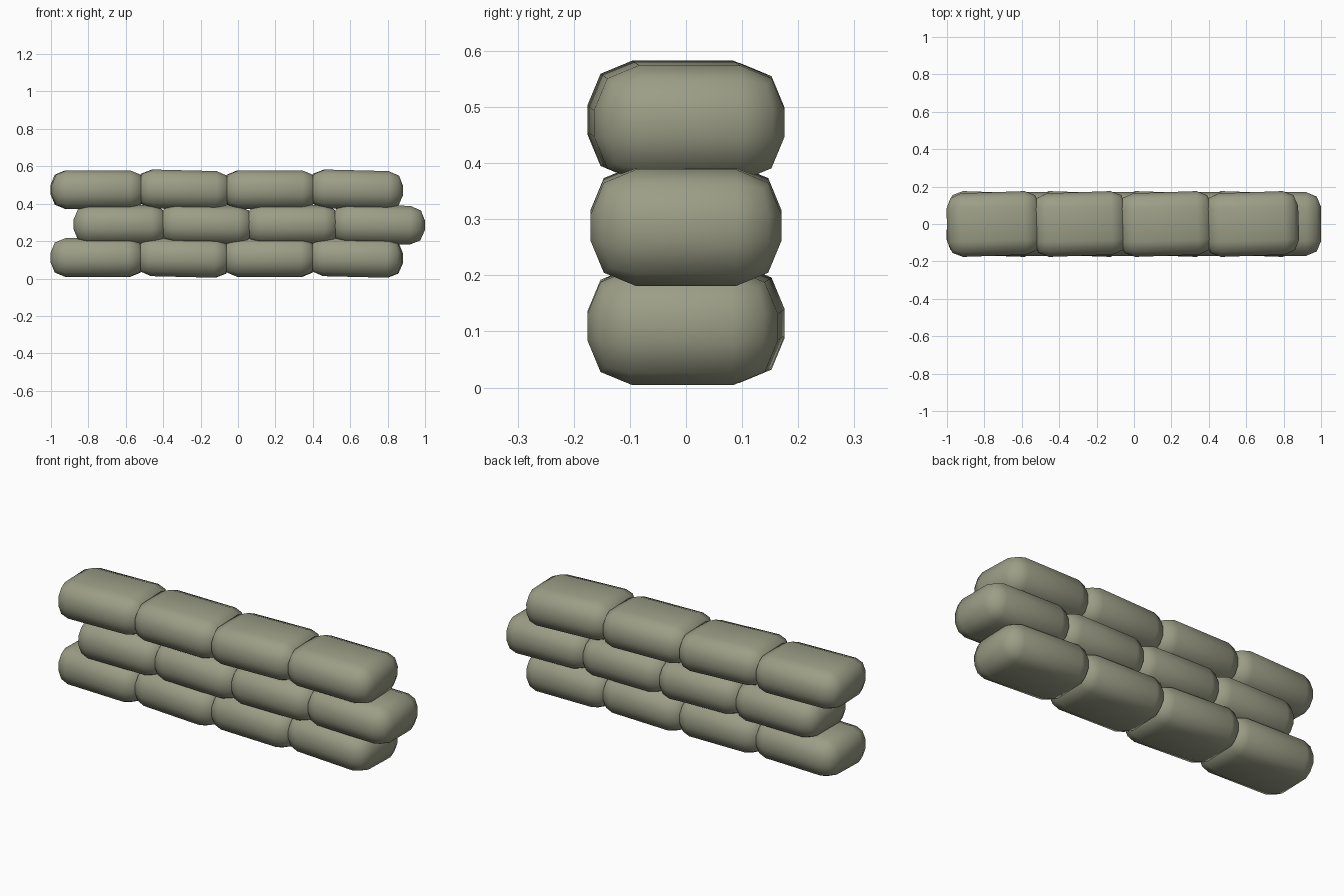
import bpy
from math import radians

if "Cube" in bpy.data.objects:
    bpy.data.objects.remove(bpy.data.objects["Cube"])

canvas = bpy.data.materials.new("canvas")
canvas.diffuse_color = (0.33, 0.34, 0.24, 1)
canvas.use_nodes = True
canvas.node_tree.nodes["Principled BSDF"].inputs["Base Color"].default_value = canvas.diffuse_color

BAG = (0.50, 0.34, 0.207)   # length, depth, height
STEP = 0.46                 # spacing along a row
# first bag x, centre z, yaw of each row
ROWS = [(-0.75, 0.112, -2.0), (-0.63, 0.289, 0.0), (-0.75, 0.475, 2.0)]


def sandbag(name, loc, pitch, yaw):
    bpy.ops.mesh.primitive_cube_add(size=1)
    bag = bpy.context.object
    bag.name = name
    bag.scale = BAG
    bpy.ops.object.transform_apply(location=False, rotation=False, scale=True)
    bag.location = loc
    bag.rotation_euler = (0, radians(pitch), radians(yaw))
    # plump rounded edges
    bevel = bag.modifiers.new("rounding", 'BEVEL')
    bevel.width = 0.08
    bevel.segments = 2
    bevel.limit_method = 'NONE'
    bpy.ops.object.modifier_apply(modifier=bevel.name)
    bpy.ops.object.shade_smooth_by_angle(angle=radians(50))
    bag.data.materials.append(canvas)


# three staggered rows of four bags, every second bag sagging slightly
for r, (x0, z, yaw) in enumerate(ROWS):
    for i in range(4):
        sandbag(f"sandbag_row{r + 1}_{i + 1}", (x0 + i * STEP, 0, z),
                1.4 if i % 2 else 0, yaw)
